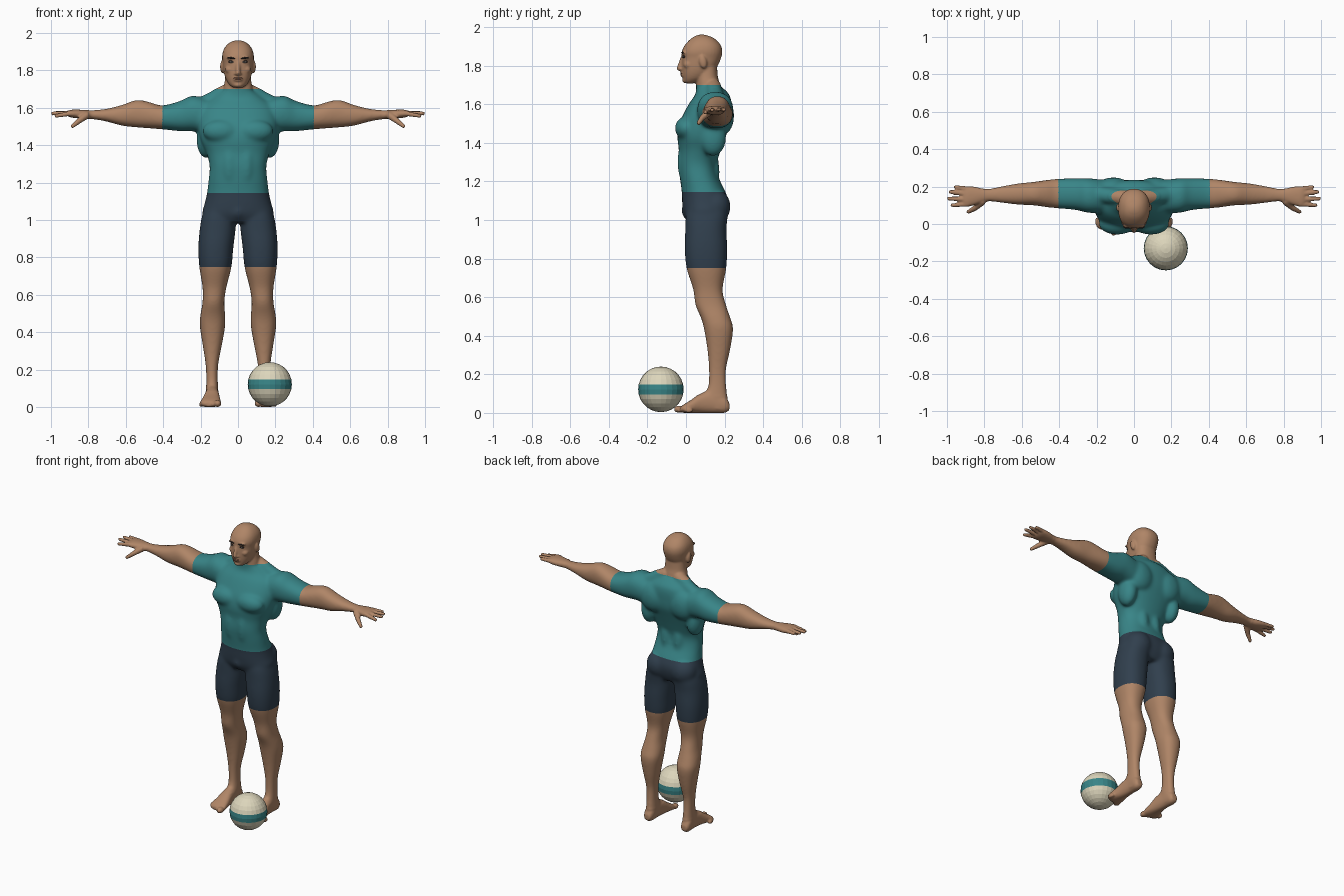
import bpy, bmesh, math
from mathutils import Vector, Matrix

cube = bpy.data.objects.get("Cube")
if cube:
    bpy.data.objects.remove(cube, do_unlink=True)


def material(name, r, g, b):
    mat = bpy.data.materials.new(name)
    mat.use_nodes = True
    mat.diffuse_color = (r, g, b, 1)
    mat.node_tree.nodes["Principled BSDF"].inputs["Base Color"].default_value = (r, g, b, 1)
    return mat


skin = material("skin", .43, .235, .135)
teal = material("teal cloth", .04, .235, .245)
navy = material("navy cloth", .03, .05, .075)
cream = material("cream leather", .72, .67, .5)
dark = material("dark hair", .03, .022, .02)
white = material("eye white", .5, .47, .43)
lip = material("lip", .27, .12, .08)


def finish(name, bm, mats, smooth=True):
    mesh = bpy.data.meshes.new(name)
    for face in bm.faces:
        face.smooth = smooth
    bm.to_mesh(mesh)
    bm.free()
    for mat in mats:
        mesh.materials.append(mat)
    obj = bpy.data.objects.new(name, mesh)
    bpy.context.scene.collection.objects.link(obj)
    return obj


def interpolate(rings, steps=4):
    """Catmull-Rom resampling of a list of cross-sections."""
    pts = [Vector(r) for r in rings]
    pts = [pts[0]] + pts + [pts[-1]]
    out = []
    for a, b, c, d in zip(pts, pts[1:], pts[2:], pts[3:]):
        for k in range(steps):
            t = k / steps
            out.append((b * 2 + (c - a) * t + (a * 2 - b * 5 + c * 4 - d) * t * t
                        + (b * 3 - a - c * 3 + d) * t ** 3) / 2)
    return out + [pts[-1]]


def loft(bm, axis, rings, sides=32, power=.88):
    """Rings are (position, low a, high a, low b, high b) across the axis."""
    order = {"x": (2, 0, 1), "y": (0, 2, 1), "z": (0, 1, 2)}[axis]
    order = {"x": "tab", "y": "atb", "z": "abt"}[axis]
    loops = []
    for t, a0, a1, b0, b1 in interpolate(rings):
        loop = []
        for i in range(sides):
            ang = math.tau * i / sides
            c, s = math.cos(ang), math.sin(ang)
            pos = {"t": t,
                   "a": (a0 + a1) / 2 + (a1 - a0) / 2 * math.copysign(abs(c) ** power, c),
                   "b": (b0 + b1) / 2 + (b1 - b0) / 2 * math.copysign(abs(s) ** power, s)}
            loop.append(bm.verts.new([pos[key] for key in order]))
        loops.append(loop)
    for low, high in zip(loops, loops[1:]):
        for i in range(sides):
            j = (i + 1) % sides
            bm.faces.new((low[i], low[j], high[j], high[i]))
    bm.faces.new(loops[0][::-1])
    bm.faces.new(loops[-1])


def column(bm, rings):
    """Vertical loft, symmetric about x = 0: (z, half width, front, back)."""
    loft(bm, "z", [(z, -w, w, f, b) for z, w, f, b in rings])


def blob(bm, centre, radii, turn=0, axis="Y", segments=20):
    mat = (Matrix.Translation(centre) @ Matrix.Rotation(math.radians(turn), 4, axis)
           @ Matrix.Diagonal((*radii, 1)))
    return bmesh.ops.create_uvsphere(bm, u_segments=segments, v_segments=12, radius=1, matrix=mat)


def capsule(bm, start, end, r0, r1):
    start, end = Vector(start), Vector(end)
    way = end - start
    mat = Matrix.Translation((start + end) / 2) @ way.to_track_quat("Z", "Y").to_matrix().to_4x4()
    bmesh.ops.create_cone(bm, cap_ends=True, segments=16, radius1=r0, radius2=r1,
                          depth=way.length, matrix=mat)
    blob(bm, start, (r0,) * 3)
    blob(bm, end, (r1,) * 3)


def mirror(bm):
    copy = bmesh.ops.duplicate(bm, geom=bm.verts[:] + bm.edges[:] + bm.faces[:])["geom"]
    bmesh.ops.scale(bm, vec=(-1, 1, 1), verts=[g for g in copy if isinstance(g, bmesh.types.BMVert)])
    bmesh.ops.recalc_face_normals(bm, faces=bm.faces[:])


body = bmesh.new()
# Arm and palm
loft(body, "x", [
    (.08, .08, .22, 1.5, 1.62), (.16, .06, .235, 1.47, 1.645), (.245, .06, .245, 1.475, 1.665),
    (.31, .075, .245, 1.475, 1.637), (.405, .083, .242, 1.485, 1.613), (.47, .09, .235, 1.49, 1.63),
    (.54, .1, .225, 1.495, 1.643), (.62, .103, .217, 1.504, 1.616), (.71, .113, .202, 1.528, 1.594),
    (.79, .12, .188, 1.54, 1.588), (.845, .103, .198, 1.543, 1.59), (.89, .092, .203, 1.548, 1.59),
    (.91, .1, .195, 1.555, 1.585)])
# Fingers and thumb
for y0, x, y1, z in ((.188, .955, .197, 1.572), (.16, .982, .172, 1.573),
                     (.132, .991, .136, 1.57), (.106, .972, .1, 1.557)):
    capsule(body, (.89, y0, 1.571), (x, y1, z), .014, .0105)
capsule(body, (.81, .12, 1.56), (.85, .085, 1.53), .02, .015)
capsule(body, (.85, .085, 1.53), (.885, .065, 1.502), .015, .011)
# Leg
loft(body, "z", [
    (.02, .11, .17, .13, .215), (.08, .105, .172, .1, .215), (.15, .108, .17, .116, .209),
    (.23, .105, .174, .118, .209), (.33, .086, .189, .11, .23), (.435, .068, .205, .093, .245),
    (.49, .068, .202, .078, .231), (.56, .073, .19, .048, .208), (.64, .062, .19, .037, .19),
    (.748, .035, .207, .003, .209), (.85, .025, .212, -.007, .214), (.95, .013, .205, -.004, .21),
    (1.03, .01, .19, 0, .215), (1.1, .02, .16, .02, .2)])
# Foot and toes
loft(body, "y", [
    (.225, .12, .16, .015, .05), (.2, .108, .172, 0, .09), (.14, .105, .172, 0, .12),
    (.08, .1, .178, 0, .105), (.03, .094, .192, 0, .07), (-.01, .09, .203, 0, .045),
    (-.03, .095, .18, .004, .03)])
blob(body, (.109, -.035, .019), (.02, .028, .019))
for i in range(1, 5):
    blob(body, (.112 + .021 * i, -.034 + .012 * i, .014), (.012, .023, .014))
# Muscles
for centre, radii in (
        ((.09, 0, 1.475), (.1, .058, .062)),      # chest
        ((.11, .19, 1.54), (.095, .06, .1)),      # shoulder blade
        ((.235, .155, 1.57), (.085, .09, .095)),  # shoulder
        ((.17, .14, 1.43), (.052, .07, .1)),      # side of back
        ((.045, .13, 1.25), (.042, .045, .12)),   # lower back
        ((.09, .15, 1.07), (.088, .082, .09)),    # buttock
        ((.045, 0, 1.3), (.045, .045, .12))):     # abdomen
    blob(body, centre, radii)
capsule(body, (.05, .14, 1.69), (.2, .16, 1.61), .042, .045)
# Ear, cheek and brow ridge
blob(body, (.083, .088, 1.82), (.013, .02, .036), 12, "X")
blob(body, (.045, .012, 1.805), (.024, .025, .022))
blob(body, (.03, -.01, 1.868), (.032, .012, .009))
mirror(body)

# Torso, neck and head
column(body, [
    (.985, .11, .01, .19), (1.03, .188, -.012, .212), (1.09, .178, -.02, .222),
    (1.145, .166, -.022, .205), (1.22, .157, -.032, .17), (1.29, .152, -.04, .16),
    (1.36, .17, -.037, .18), (1.43, .2, -.045, .205), (1.5, .213, -.035, .23),
    (1.56, .21, -.008, .235), (1.61, .19, .02, .235), (1.65, .14, .048, .225),
    (1.69, .085, .055, .185)])
column(body, [(1.6, .08, .05, .19), (1.7, .078, .053, .175), (1.75, .07, .055, .164), (1.83, .065, .06, .16)])
column(body, [
    (1.708, .022, 0, .04), (1.715, .036, -.01, .065), (1.735, .055, -.015, .105),
    (1.765, .069, -.02, .14), (1.8, .077, -.022, .165), (1.84, .081, -.021, .182),
    (1.87, .085, -.022, .188), (1.9, .081, -.01, .183), (1.925, .069, .01, .165),
    (1.945, .05, .033, .14), (1.957, .027, .058, .108), (1.961, .008, .075, .09)])
blob(body, (0, .03, 1.045), (.05, .055, .05))
# Nose, mouth and chin
capsule(body, (0, -.018, 1.845), (0, -.036, 1.786), .009, .013)
blob(body, (0, -.024, 1.782), (.021, .014, .01))
blob(body, (0, -.016, 1.755), (.026, .013, .016))
blob(body, (0, -.004, 1.723), (.024, .016, .014))
bmesh.ops.recalc_face_normals(body, faces=body.faces[:])

# Fuse the parts into one skin
figure = finish("body", body, [skin, teal, navy])
fuse = figure.modifiers.new("fuse", "REMESH")
fuse.mode = "VOXEL"
fuse.voxel_size = .006
graph = bpy.context.evaluated_depsgraph_get()
fused = bpy.data.meshes.new_from_object(figure.evaluated_get(graph))
figure.modifiers.clear()
bm = bmesh.new()
bm.from_mesh(fused)


def relax(times, verts):
    for _ in range(times):
        bmesh.ops.smooth_vert(bm, verts=verts, factor=.5, use_axis_x=True, use_axis_y=True, use_axis_z=True)


relax(2, bm.verts[:])
relax(22, [v for v in bm.verts if abs(v.co.x) < .8 and .09 < v.co.z < 1.69])

# Cut clean hems, then colour the clothes by region
NECK, WAIST, HEM, CUFF = 1.7, 1.145, .75, .405
for point, normal in (((0, 0, NECK), (0, 0, 1)), ((0, 0, WAIST), (0, 0, 1)), ((0, 0, HEM), (0, 0, 1)),
                      ((CUFF, 0, 0), (1, 0, 0)), ((-CUFF, 0, 0), (1, 0, 0))):
    bmesh.ops.bisect_plane(bm, geom=bm.verts[:] + bm.edges[:] + bm.faces[:],
                           dist=.00001, plane_co=point, plane_no=normal)
for face in bm.faces:
    c = face.calc_center_median()
    shirt = WAIST < c.z < NECK and abs(c.x) < CUFF
    face.material_index = 1 if shirt else 2 if HEM < c.z < WAIST else 0
    face.smooth = True
bm.to_mesh(figure.data)
bm.free()
bpy.data.meshes.remove(fused)


# Face details
def pair(name, mat, *blobs):
    part = bmesh.new()
    for args in blobs:
        blob(part, *args)
    mirror(part)
    finish(name, part, [mat])


pair("eyebrows", dark, ((.034, -.016, 1.866), (.023, .009, .005), -6))
pair("eyelids", dark, ((.033, -.009, 1.847), (.018, .009, .0085)))
pair("eyes", white, ((.033, -.011, 1.845), (.013, .009, .0055)))
pair("pupils", dark, ((.032, -.014, 1.846), (.005, .008, .005)))
mouth = bmesh.new()
blob(mouth, (0, -.019, 1.759), (.024, .011, .004))
blob(mouth, (0, -.019, 1.751), (.02, .011, .004))
finish("lips", mouth, [lip])

# Ball with a band of two rows around its middle
ball = bmesh.new()
bmesh.ops.create_uvsphere(ball, u_segments=24, v_segments=14, radius=.118)
for face in ball.faces:
    face.material_index = int(abs(face.calc_center_median().z) < .02)
bmesh.ops.translate(ball, verts=ball.verts[:], vec=(.17, -.13, .122))
finish("ball", ball, [cream, teal], smooth=False)
